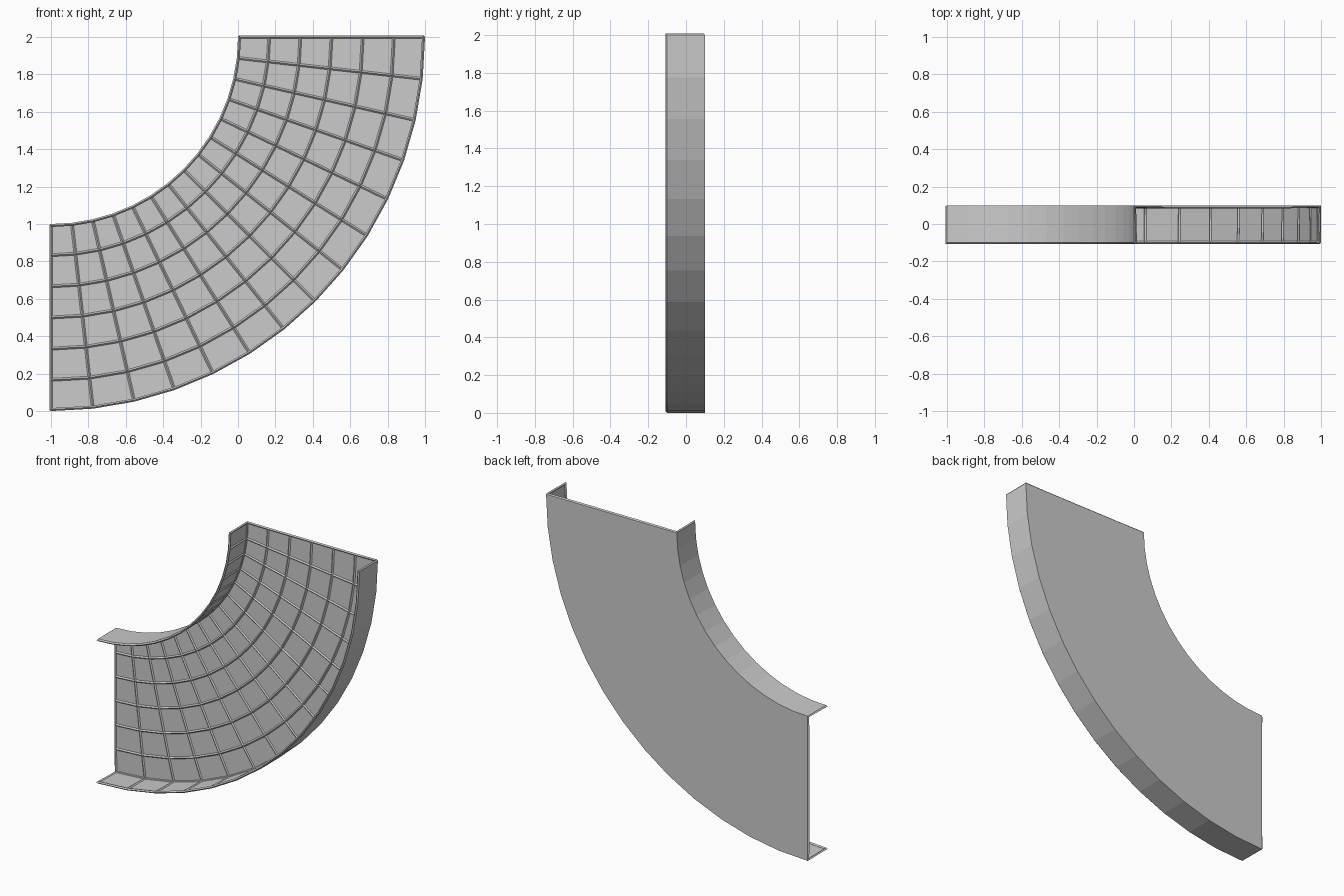
import bpy, bmesh
from math import sin, cos, radians

if "Cube" in bpy.data.objects:
    bpy.data.objects.remove(bpy.data.objects["Cube"])

SEGS, CELLS = 14, 6          # cells along the bend / across the width
CX, CZ = -1.0, 2.0           # centre of the bend
R_IN, R_OUT, HALF = 1.0, 2.0, 0.1


def channel(name):
    """Quarter-turn U channel: inner flange, gridded back panel, outer flange."""
    profile = [(R_IN, -HALF)]
    profile += [(R_IN + (R_OUT - R_IN) * i / CELLS, HALF) for i in range(CELLS + 1)]
    profile += [(R_OUT, -HALF)]
    bm = bmesh.new()
    rows = []
    for s in range(SEGS + 1):
        a = radians(90) * s / SEGS
        rows.append([bm.verts.new((CX + r * cos(a), y, CZ - r * sin(a)))
                     for r, y in profile])
    # faces wound so that normals point into the channel
    for p, q in zip(rows, rows[1:]):
        for i in range(len(profile) - 1):
            bm.faces.new((p[i], p[i + 1], q[i + 1], q[i]))
    bm.normal_update()
    mid = min(bm.faces, key=lambda f: (f.calc_center_median().y < HALF - 1e-4))
    if mid.normal.y > 0:
        bmesh.ops.reverse_faces(bm, faces=bm.faces[:])
    me = bpy.data.meshes.new(name)
    bm.to_mesh(me)
    bm.free()
    ob = bpy.data.objects.new(name, me)
    bpy.context.collection.objects.link(ob)
    return ob


# thin sheet skin, thickened inward
skin = channel("channel_skin")
m = skin.modifiers.new("thickness", 'SOLIDIFY')
m.thickness = 0.006
m.offset = 1
m.use_even_offset = True

# raised ribs along every cell edge, on the inside only
ribs = channel("channel_ribs")
w = ribs.modifiers.new("ribs", 'WIREFRAME')
w.thickness = 0.016
w.offset = 1
w.use_boundary = True
w.use_even_offset = True
w.use_replace = True
